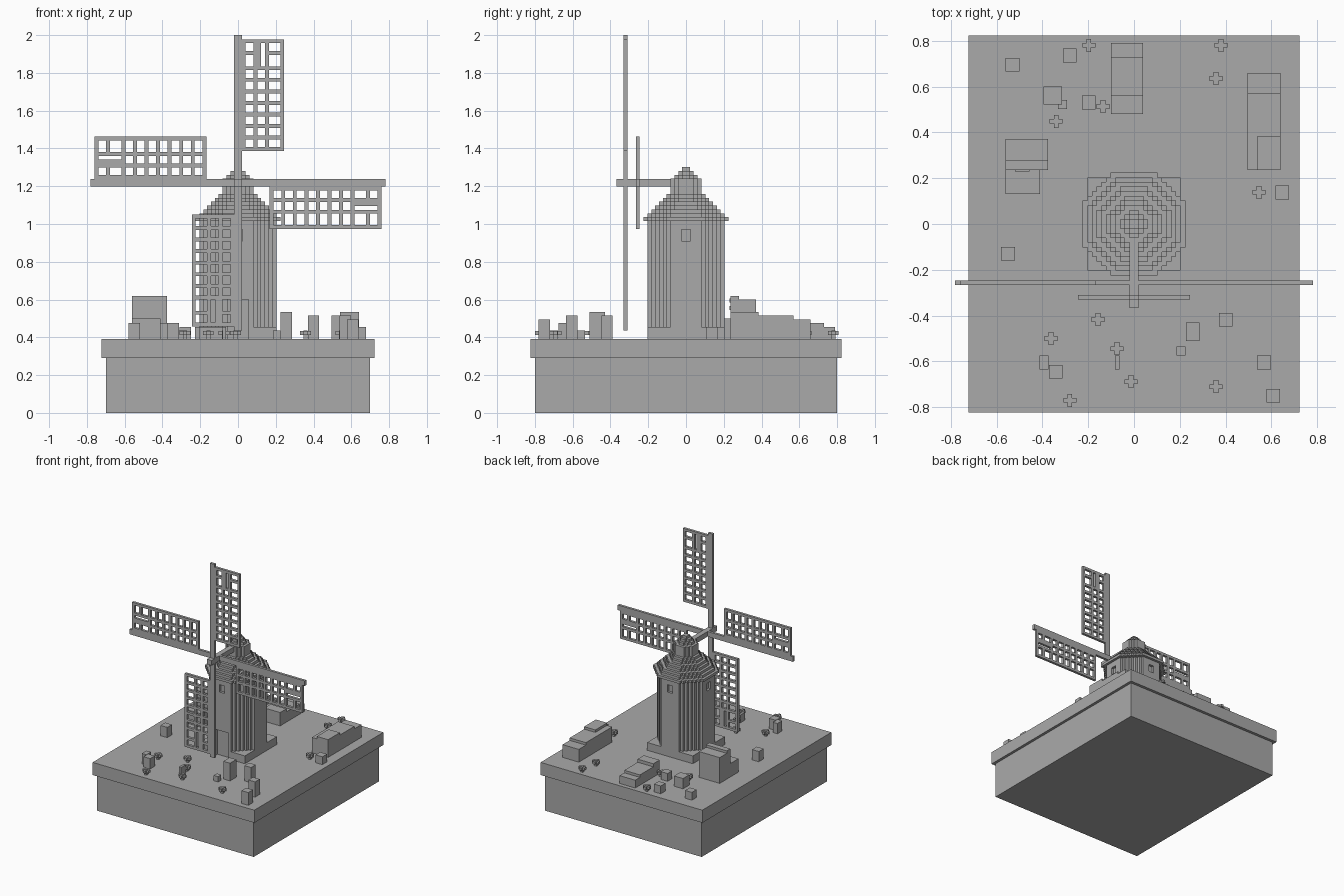
import bpy, bmesh, math
from mathutils import Matrix, Vector

if "Cube" in bpy.data.objects:
    bpy.data.objects.remove(bpy.data.objects["Cube"])

V = 0.0204          # block size
TOP = 0.392         # ground level of the display base
HUB = 1.218         # height of the sail axle

stone = bpy.data.materials.new("plain grey")
stone.diffuse_color = (0.4, 0.4, 0.4, 1)
stone.use_nodes = True
stone.node_tree.nodes["Principled BSDF"].inputs["Base Color"].default_value = stone.diffuse_color


def finish(name, bm):
    bmesh.ops.recalc_face_normals(bm, faces=bm.faces)
    me = bpy.data.meshes.new(name)
    bm.to_mesh(me)
    bm.free()
    me.materials.append(stone)
    ob = bpy.data.objects.new(name, me)
    bpy.context.collection.objects.link(ob)
    return ob


def add_box(bm, x0, x1, y0, y1, z0, z1):
    m = Matrix.Translation(((x0 + x1) / 2, (y0 + y1) / 2, (z0 + z1) / 2))
    m = m @ Matrix.Diagonal((x1 - x0, y1 - y0, z1 - z0, 1))
    bmesh.ops.create_cube(bm, size=1, matrix=m)


def box(name, *dims):
    bm = bmesh.new()
    add_box(bm, *dims)
    return finish(name, bm)


def stepped_octagon(bm, r, z0, z1):
    """Octagon of radius r blocks with staircase corners."""
    f = max(1, round(0.41 * r))
    quarter = []
    for k in range(r - f):
        quarter += [(r - k, f + k), (r - k - 1, f + k)]
    quarter.append((f, r))
    pts = []
    for q in range(4):
        for x, y in quarter:
            for _ in range(q):
                x, y = -y, x
            pts.append((x * V, y * V, z0))
    face = bm.faces.new([bm.verts.new(p) for p in pts])
    ext = bmesh.ops.extrude_face_region(bm, geom=[face])["geom"]
    bmesh.ops.translate(bm, vec=(0, 0, z1 - z0),
                        verts=[g for g in ext if isinstance(g, bmesh.types.BMVert)])


# Display base
box("base", -0.70, 0.70, -0.80, 0.80, 0, 0.29)
box("ground_slab", -0.722, 0.722, -0.823, 0.823, 0.29, TOP)

# Tower with square plinth
bm = bmesh.new()
stepped_octagon(bm, 10, TOP, 1.016)
tower = finish("tower", bm)
plinth = box("tower_plinth", -0.204, 0.204, -0.204, 0.204, TOP, 0.455)

# Door and window recesses
bm = bmesh.new()
R = 10 * V
add_box(bm, -0.056, 0.056, -R - 0.1, -R + V, TOP - 0.05, 0.60)
for s in (-1, 1):
    a, b = sorted((s * (R - V), s * (R + 0.1)))
    add_box(bm, -0.023, 0.023, a, b, 0.91, 0.97)
    add_box(bm, a, b, -0.023, 0.023, 0.91, 0.97)
cutter = finish("opening_cutter", bm)
cutter.hide_render = True
cutter.hide_viewport = True
for ob in (tower, plinth):
    mod = ob.modifiers.new("openings", 'BOOLEAN')
    mod.object = cutter
    mod.operation = 'DIFFERENCE'
    mod.solver = 'EXACT'

# Stepped roof and cap
bm = bmesh.new()
z = 1.016
for r in range(11, 0, -1):
    z1 = 1.24 if r == 4 else z + V
    stepped_octagon(bm, r, z, z1)
    z = z1
finish("roof", bm)

# Axle
box("axle", -V, V, -0.367, -0.06, HUB - V, HUB + V)


# Sail lattice, one block thick
def edges(holes):
    """Set of bar positions between the given hole sizes, and total size."""
    bars, p = {0}, 0
    for h in holes:
        p += h + 1
        bars.add(p)
    return bars, p + 1


def sail(name, turn, y):
    cols, w = edges([2, 2, 3])
    rows, h = edges([2] * 7 + [3, 2])
    bm = bmesh.new()
    for i in range(w):
        for j in range(h):
            solid = i in cols or j in rows
            if i in (4, 5) and h - 7 <= j < h - 1:   # narrow slot near the tip
                solid = i == 4
            if solid:
                x, zz = (1 + i) * V, 0.168 + j * V
                bm.faces.new([bm.verts.new(c) for c in (
                    (x, 0, zz), (x + V, 0, zz), (x + V, 0, zz + V), (x, 0, zz + V))])
    bmesh.ops.remove_doubles(bm, verts=bm.verts, dist=0.001)
    ext = bmesh.ops.extrude_face_region(bm, geom=bm.faces[:])["geom"]
    bmesh.ops.translate(bm, vec=(0, V, 0),
                        verts=[g for g in ext if isinstance(g, bmesh.types.BMVert)])
    bmesh.ops.dissolve_limit(bm, angle_limit=0.01, verts=bm.verts, edges=bm.edges)
    m = Matrix.Translation((0, y, HUB)) @ Matrix.Rotation(-turn * math.pi / 2, 4, 'Y')
    bmesh.ops.transform(bm, matrix=m, verts=bm.verts)
    finish(name, bm)


YF, YB = -0.330, -0.266
for turn, part in enumerate(("upper_sail", "left_sail", "lower_sail", "right_sail")):
    sail(part, turn, YB if turn % 2 else YF)
box("vertical_stock", -V, V, YF, YF + V, HUB - 0.782, 2.0)
box("horizontal_stock", -0.782, 0.782, YB, YB + V, HUB - V, HUB + V)

# Stepped houses: x0, x1, y0, y1, top
houses = {
    "left_house": [(-0.56, -0.375, 0.235, 0.28, 0.62), (-0.56, -0.375, 0.28, 0.37, 0.60),
                   (-0.56, -0.41, 0.13, 0.235, 0.50)],
    "right_house": [(0.495, 0.54, 0.235, 0.385, 0.515), (0.54, 0.64, 0.235, 0.385, 0.535),
                    (0.495, 0.64, 0.385, 0.57, 0.515), (0.495, 0.64, 0.57, 0.66, 0.495)],
    "back_house": [(-0.10, 0.04, 0.48, 0.56, 0.50), (-0.10, 0.04, 0.56, 0.73, 0.475),
                   (-0.10, 0.04, 0.73, 0.79, 0.455)],
}
for name, blocks in houses.items():
    bm = bmesh.new()
    for x0, x1, y0, y1, t in blocks:
        add_box(bm, x0, x1, y0, y1, TOP, t)
    finish(name, bm)
for k, zz in enumerate((0.545, 0.585)):
    box(f"left_house_window_{k}", -0.52, -0.457, 0.23, 0.24, zz, zz + V)

# Small posts: centre x, centre y, width x, width y, top
posts = [
    (-0.53, 0.695, 0.06, 0.06, 0.455), (-0.28, 0.735, 0.06, 0.06, 0.455),
    (-0.354, 0.561, 0.08, 0.08, 0.475), (-0.197, 0.53, 0.06, 0.06, 0.455),
    (-0.312, 0.522, 0.04, 0.04, 0.435), (-0.55, -0.13, 0.06, 0.06, 0.475),
    (0.647, 0.138, 0.06, 0.06, 0.455), (0.256, -0.47, 0.06, 0.08, 0.535),
    (0.40, -0.418, 0.06, 0.06, 0.515), (0.205, -0.555, 0.04, 0.04, 0.435),
    (0.567, -0.605, 0.06, 0.06, 0.515), (0.608, -0.75, 0.06, 0.06, 0.495),
    (-0.393, -0.605, 0.04, 0.06, 0.475), (-0.342, -0.645, 0.06, 0.06, 0.475),
    (-0.073, -0.605, 0.02, 0.06, 0.455),
]
for k, (x, y, w, d, t) in enumerate(posts):
    box(f"post_{k}", x - w / 2, x + w / 2, y - d / 2, y + d / 2, TOP, t)

# Cross shaped flowers
flowers = [(-0.197, 0.78), (0.38, 0.78), (0.358, 0.635), (-0.135, 0.513),
           (-0.34, 0.448), (0.546, 0.138), (-0.157, -0.417), (-0.362, -0.50),
           (-0.074, -0.544), (-0.013, -0.688), (-0.28, -0.77), (0.358, -0.71)]
for k, (x, y) in enumerate(flowers):
    bm = bmesh.new()
    a, b = V / 2, V * 1.4
    add_box(bm, x - a, x + a, y - a, y + a, TOP, TOP + 2.2 * V)
    add_box(bm, x - b, x + b, y - a, y + a, TOP + V, TOP + 2 * V)
    add_box(bm, x - a, x + a, y - b, y + b, TOP + V, TOP + 2 * V)
    finish(f"flower_{k}", bm)
